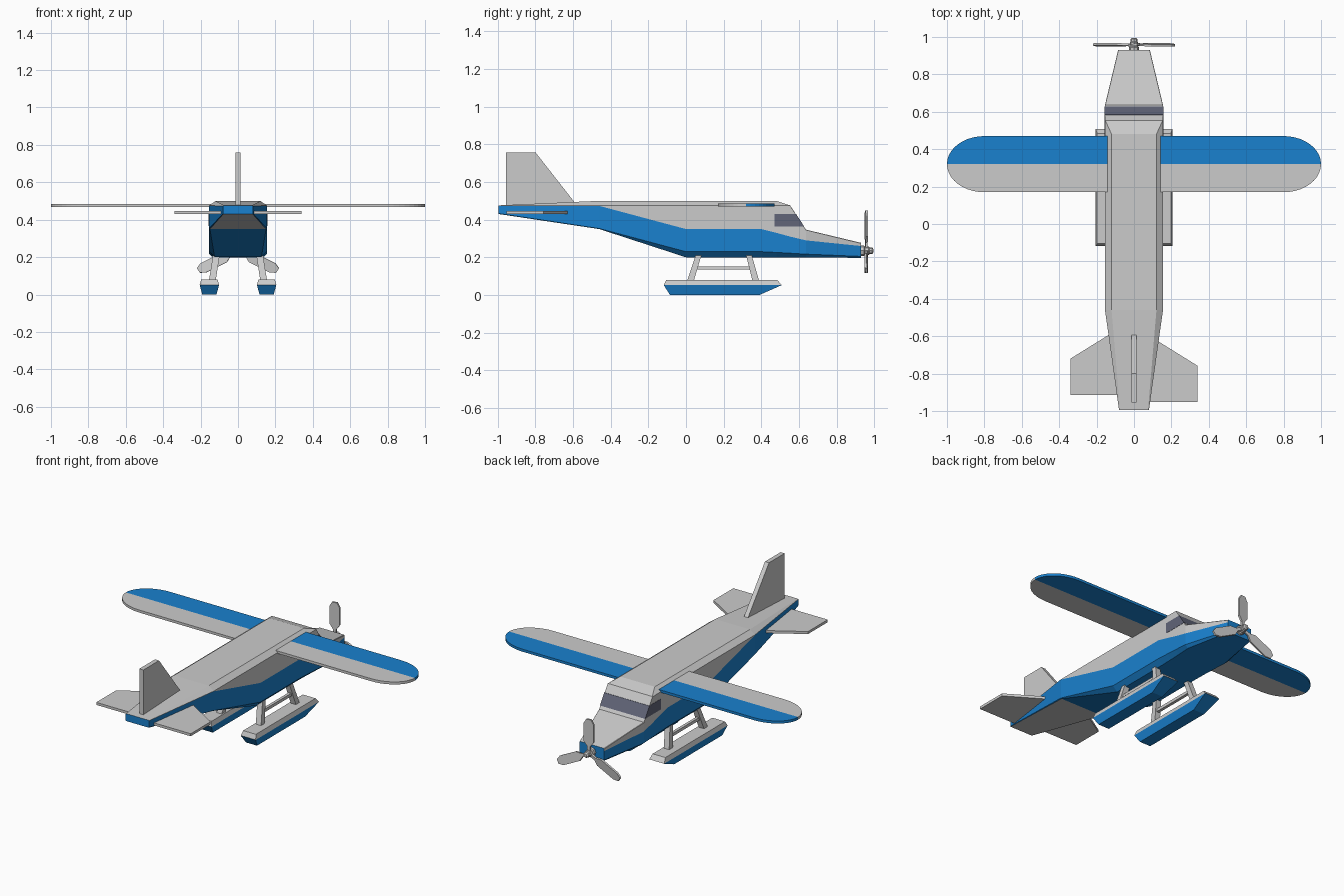
import bpy, bmesh, math
from mathutils import Matrix, Vector

if "Cube" in bpy.data.objects:
    bpy.data.objects.remove(bpy.data.objects["Cube"])


def material(name, color):
    m = bpy.data.materials.new(name)
    m.diffuse_color = (*color, 1)
    m.use_nodes = True
    m.node_tree.nodes["Principled BSDF"].inputs["Base Color"].default_value = m.diffuse_color
    return m


GREY = material("grey", (0.8, 0.8, 0.8))
BLUE = material("blue", (0.01, 0.22, 0.62))
GLASS = material("glass", (0.12, 0.13, 0.19))


def finish(name, bm, mats):
    bmesh.ops.recalc_face_normals(bm, faces=bm.faces)
    me = bpy.data.meshes.new(name)
    bm.to_mesh(me)
    bm.free()
    for m in mats:
        me.materials.append(m)
    ob = bpy.data.objects.new(name, me)
    bpy.context.collection.objects.link(ob)
    return ob


def loft(name, rings, mats, pick=lambda seg, strip: 0, cap=0):
    """Skin a list of closed rings and cap both ends."""
    bm = bmesh.new()
    vs = [[bm.verts.new(p) for p in r] for r in rings]
    n = len(vs[0])
    for s in range(len(vs) - 1):
        for i in range(n):
            j = (i + 1) % n
            f = bm.faces.new((vs[s][i], vs[s][j], vs[s + 1][j], vs[s + 1][i]))
            f.material_index = pick(s, i)
    for r in (vs[0], vs[-1]):
        bm.faces.new(r).material_index = cap
    return finish(name, bm, mats)


def prism(name, pts, axis, a, b, mat=GREY):
    """Extrude a 2D outline along one axis from a to b."""
    def place(p, d):
        c = list(p)
        c.insert(axis, d)
        return c
    return loft(name, [[place(p, d) for p in pts] for d in (a, b)], [mat])


# Fuselage stations: y, top (x, z), side x, shoulder z, stripe z, low z, bottom (x, z)
stations = [
    (-0.995, .075, .476, .080, .474, .472, .433, .079, .430),
    (-0.46, .120, .500, .155, .475, .473, .353, .150, .350),
    (0.00, .120, .500, .155, .475, .350, .230, .125, .200),
    (0.40, .120, .500, .155, .475, .350, .230, .125, .200),
    (0.48, .120, .500, .155, .475, .330, .226, .127, .200),
    (0.553, .153, .476, .155, .474, .310, .222, .130, .200),
    (0.637, .153, .347, .155, .345, .290, .217, .135, .200),
    (0.93, .083, .277, .085, .274, .260, .205, .080, .197),
]
rings = []
for y, xt, zt, xs, zs, zm, zl, xb, zb in stations:
    half = [(xt, zt), (xs, zs), (xs, zm), (xs, zl), (xb, zb)]
    rings.append([(x, y, z) for x, z in half] + [(-x, y, z) for x, z in reversed(half)])


def paint(seg, strip):
    if seg == 0 and strip == 4:      # grey underside of the tail
        return 0
    return 1 if 2 <= strip <= 6 else 0


loft("fuselage", rings, [GREY, BLUE], paint, cap=1)

# Wraparound cockpit window
prism("cockpit_window", [(.47, .365), (.47, .43), (.585, .43), (.627, .365)], 0, -.1565, .1565, GLASS)

# Wing: blue leading half, grey trailing half, elliptical tips
for name, sign, mat in (("wing_leading_half", 1, BLUE), ("wing_trailing_half", -1, GREY)):
    arc = [(.8 + .2 * math.cos(t), .32 + sign * .15 * math.sin(t))
           for t in (math.pi / 2 * i / 10 for i in range(11))]
    prism(name, arc + [(-x, y) for x, y in reversed(arc)], 2, .469, .485, mat)

# Tail fin and slightly staggered tailplanes
prism("tail_fin", [(-.955, .465), (-.955, .758), (-.80, .758), (-.59, .49)], 0, -.014, .014)
for name, s, dy in (("right_tailplane", 1, -.038), ("left_tailplane", -1, 0)):
    prism(name, [(s * .05, -.54 + dy), (s * .34, -.72 + dy), (s * .34, -.915 + dy), (s * .05, -.915 + dy)],
          2, .43, .446)


# Floats and their struts
def rect(cx, hw, y0, y1, z):
    return [(cx - hw, y0, z), (cx + hw, y0, z), (cx + hw, y1, z), (cx - hw, y1, z)]


for side, s in (("right", 1), ("left", -1)):
    c = s * .153
    loft(side + "_float",
         [rect(c, .038, -.085, .39, 0), rect(c, .052, -.118, .508, .052), rect(c, .044, -.105, .485, .08)],
         [GREY, BLUE], lambda seg, strip: 1 - seg, cap=0).data.polygons[8].material_index = 1
    for end, low, high in (("rear", .022, .068), ("front", .372, .333)):
        loft(f"{side}_{end}_strut",
             [rect(s * .138, .018, low - .018, low + .018, .07),
              rect(s * .115, .018, high - .015, high + .015, .215)], [GREY])
    loft(side + "_strut_crossbar",
         [rect(s * .127, .009, .045, .352, .135), rect(s * .125, .009, .05, .348, .152)], [GREY])


# Propeller: stepped hub and three blades, a little wider than tall
def disc(r, y):
    return [(r * math.cos(k * math.pi / 4), y, .235 + r * math.sin(k * math.pi / 4)) for k in range(8)]


loft("propeller_hub", [disc(r, y) for r, y in
     ((.028, .92), (.028, .945), (.022, .95), (.022, .97), (.018, .975), (.018, .988), (.010, .995))], [GREY])
blade = [(.009, .01), (.009, .045), (.028, .075), (.028, .185), (.014, .213)]
outline = blade + [(-x, z) for x, z in reversed(blade)]
for k in range(3):
    ob = prism(f"propeller_blade_{k + 1}", outline, 1, -.006, .006)
    ob.data.transform(Matrix.Translation((0, .958, .235)) @ Matrix.Diagonal((1.15, 1, 1, 1))
                      @ Matrix.Rotation(k * math.tau / 3, 4, 'Y') @ Matrix.Rotation(math.radians(8), 4, 'Z'))
